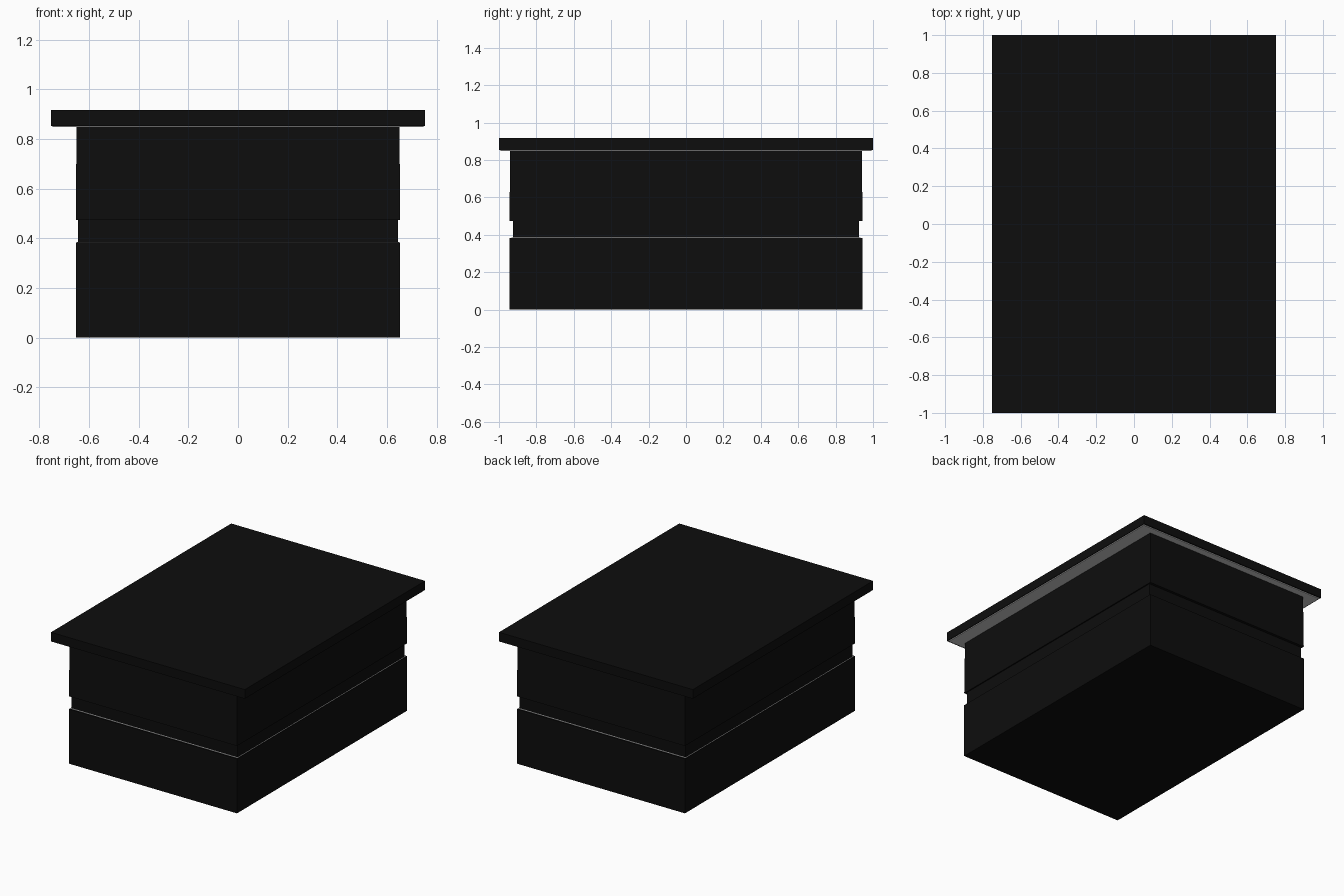
import bpy, bmesh

if "Cube" in bpy.data.objects:
    bpy.data.objects.remove(bpy.data.objects["Cube"])


def material(name, v):
    m = bpy.data.materials.new(name)
    m.diffuse_color = (v, v, v, 1)
    m.use_nodes = True
    m.node_tree.nodes["Principled BSDF"].inputs["Base Color"].default_value = m.diffuse_color
    return m


def stack(name, rings, mat=None):
    """Loft rectangular rings (half width, half depth, height) into a closed solid."""
    bm = bmesh.new()
    loops = [[bm.verts.new((sx * x, sy * y, z))
              for sx, sy in ((-1, -1), (1, -1), (1, 1), (-1, 1))]
             for x, y, z in rings]
    for a, b in zip(loops, loops[1:]):
        for i in range(4):
            j = (i + 1) % 4
            bm.faces.new((a[i], a[j], b[j], b[i]))
    bm.faces.new(loops[0][::-1])
    bm.faces.new(loops[-1])
    bmesh.ops.recalc_face_normals(bm, faces=bm.faces)
    me = bpy.data.meshes.new(name)
    bm.to_mesh(me)
    bm.free()
    ob = bpy.data.objects.new(name, me)
    bpy.context.collection.objects.link(ob)
    if mat:
        me.materials.append(mat)
    return ob


black = material("black", 0.004)

# Cabinet: straight base, recessed band, slightly tapered upper section
stack("cabinet_body", [
    (0.653, 0.944, 0.0),
    (0.653, 0.944, 0.383),
    (0.645, 0.925, 0.383),
    (0.645, 0.925, 0.473),
    (0.653, 0.944, 0.473),
    (0.650, 0.940, 0.848),
], black)

# Thin pale trim lying on the ledge of the base
stack("ledge_trim", [(0.649, 0.934, 0.3825), (0.649, 0.934, 0.385)])

# Overhanging top with a pale underside
stack("top_underside", [(0.746, 0.990, 0.848), (0.748, 0.992, 0.853)])
stack("top_slab", [(0.753, 1.0, 0.853), (0.753, 1.0, 0.917)], black)
